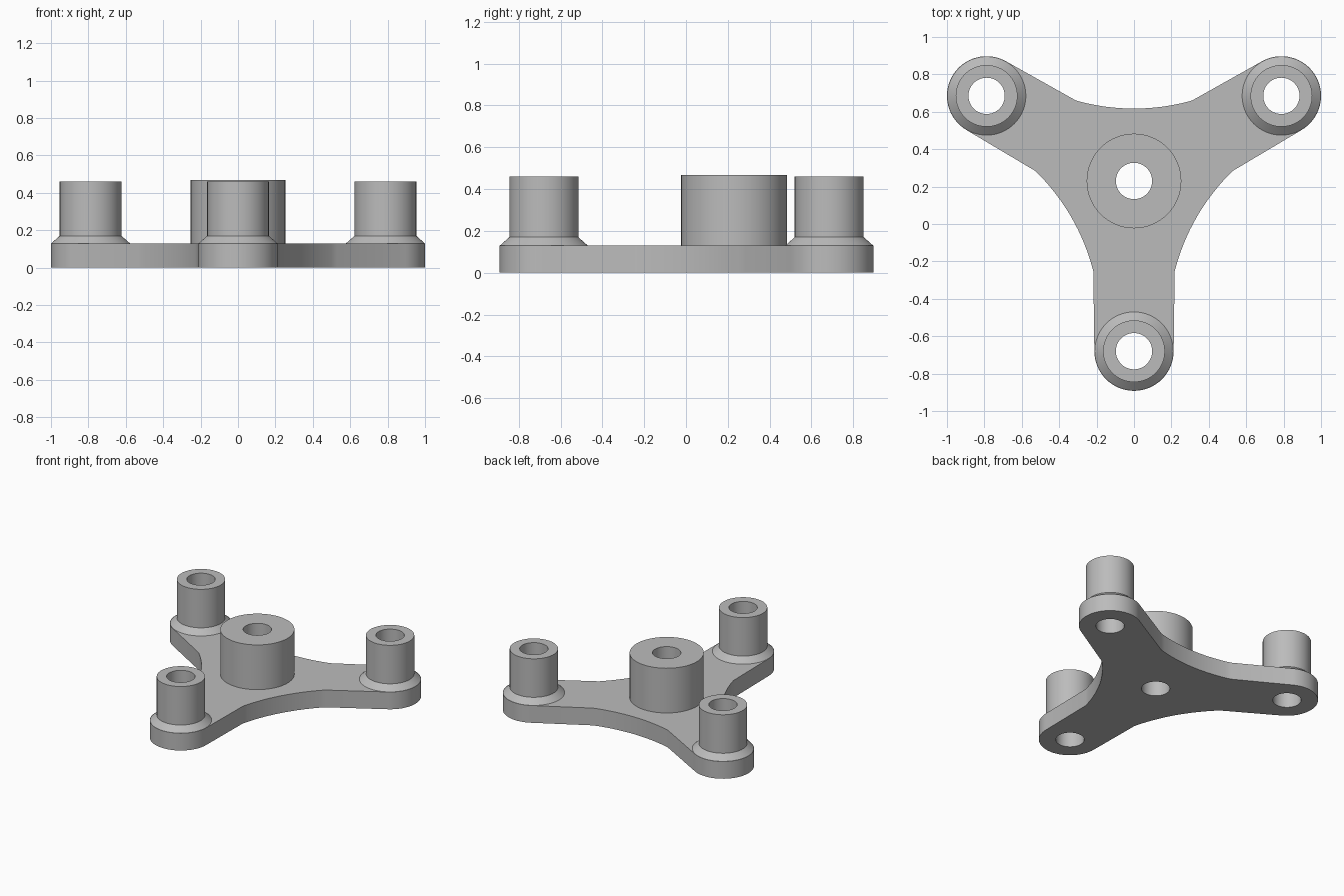
import bpy, bmesh
from math import sin, cos, pi, asin, radians
from mathutils import Vector, Matrix

cube = bpy.data.objects.get("Cube")
if cube:
    bpy.data.objects.remove(cube, do_unlink=True)

HUB = Vector((0, 0.23, 0))
REACH, PAD_R, HOLE_R, PLATE_H = 0.91, 0.212, 0.097, 0.13
SEG = 64

grey = bpy.data.materials.new("plain_grey")
grey.use_nodes = True
grey.diffuse_color = (0.5, 0.5, 0.5, 1)
grey.node_tree.nodes["Principled BSDF"].inputs["Base Color"].default_value = (0.5, 0.5, 0.5, 1)

arm_angles = [radians(a) for a in (-90, 30, 150)]
post_spots = [HUB + Vector((cos(a), sin(a), 0)) * REACH for a in arm_angles]


def finish(obj):
    bpy.ops.object.select_all(action='DESELECT')
    obj.select_set(True)
    bpy.context.view_layer.objects.active = obj
    if obj.type == 'CURVE':
        bpy.ops.object.convert(target='MESH')
        obj = bpy.context.object
        bm = bmesh.new()
        bm.from_mesh(obj.data)
        bmesh.ops.remove_doubles(bm, verts=bm.verts, dist=0.0001)
        bmesh.ops.recalc_face_normals(bm, faces=bm.faces)
        bm.to_mesh(obj.data)
        bm.free()
    obj.data.materials.clear()
    obj.data.materials.append(grey)
    bpy.ops.object.shade_smooth_by_angle(angle=radians(25))


def circle(center, radius):
    return [center + Vector((cos(t), sin(t), 0)) * radius
            for t in (2 * pi * i / SEG for i in range(SEG))]


def plate_outline():
    """Rounded arm end plus the concave arc to the next arm, three times."""
    arc_r, arc_dist, steps = 1.139, 1.526, 16
    half = asin(0.31 / arc_r)
    pts = []
    for a in arm_angles:
        turn = Matrix.Rotation(a, 3, 'Z')
        for i in range(SEG // 2 + 1):
            t = -pi / 2 + pi * i / (SEG // 2)
            pts.append(HUB + turn @ Vector((REACH + PAD_R * cos(t), PAD_R * sin(t), 0)))
        gap = Matrix.Rotation(a + pi / 3, 3, 'Z')
        for i in range(steps + 1):
            t = half * (2 * i / steps - 1)
            pts.append(HUB + gap @ Vector((arc_dist - arc_r * cos(t), arc_r * sin(t), 0)))
    return pts


# Three-armed base plate with through holes
curve = bpy.data.curves.new("base_plate", 'CURVE')
curve.dimensions = '2D'
curve.fill_mode = 'BOTH'
curve.extrude = PLATE_H / 2
for loop in [plate_outline()] + [circle(p, HOLE_R) for p in [HUB] + post_spots]:
    spline = curve.splines.new('POLY')
    spline.points.add(len(loop) - 1)
    for point, co in zip(spline.points, loop):
        point.co = (co.x, co.y, 0, 1)
    spline.use_cyclic_u = True
plate = bpy.data.objects.new("base_plate", curve)
plate.location.z = PLATE_H / 2
bpy.context.collection.objects.link(plate)
finish(plate)


def tube(name, center, profile):
    """Revolve a radius/height profile into a hollow post."""
    bm = bmesh.new()
    verts = [bm.verts.new((r, 0, z)) for r, z in profile]
    edges = [bm.edges.new(pair) for pair in zip(verts, verts[1:])]
    bmesh.ops.spin(bm, geom=verts + edges, cent=(0, 0, 0), axis=(0, 0, 1),
                   angle=2 * pi, steps=SEG, use_merge=True)
    bmesh.ops.remove_doubles(bm, verts=bm.verts, dist=0.0001)
    bmesh.ops.recalc_face_normals(bm, faces=bm.faces)
    # Keep the top ring facing up
    top = max(bm.faces, key=lambda f: f.calc_center_median().z)
    if top.normal.z < 0:
        bmesh.ops.reverse_faces(bm, faces=bm.faces)
    mesh = bpy.data.meshes.new(name)
    bm.to_mesh(mesh)
    bm.free()
    obj = bpy.data.objects.new(name, mesh)
    obj.location = center
    bpy.context.collection.objects.link(obj)
    finish(obj)


# Central hub
tube("centre_hub", HUB, [(0.253, PLATE_H), (0.253, 0.467), (HOLE_R, 0.467), (HOLE_R, PLATE_H)])

# Outer posts with a chamfered foot
for name, spot in zip(("front_post", "left_post", "right_post"), post_spots):
    tube(name, spot, [(0.21, PLATE_H), (0.165, 0.17), (0.165, 0.46),
                      (HOLE_R, 0.46), (HOLE_R, PLATE_H)])
